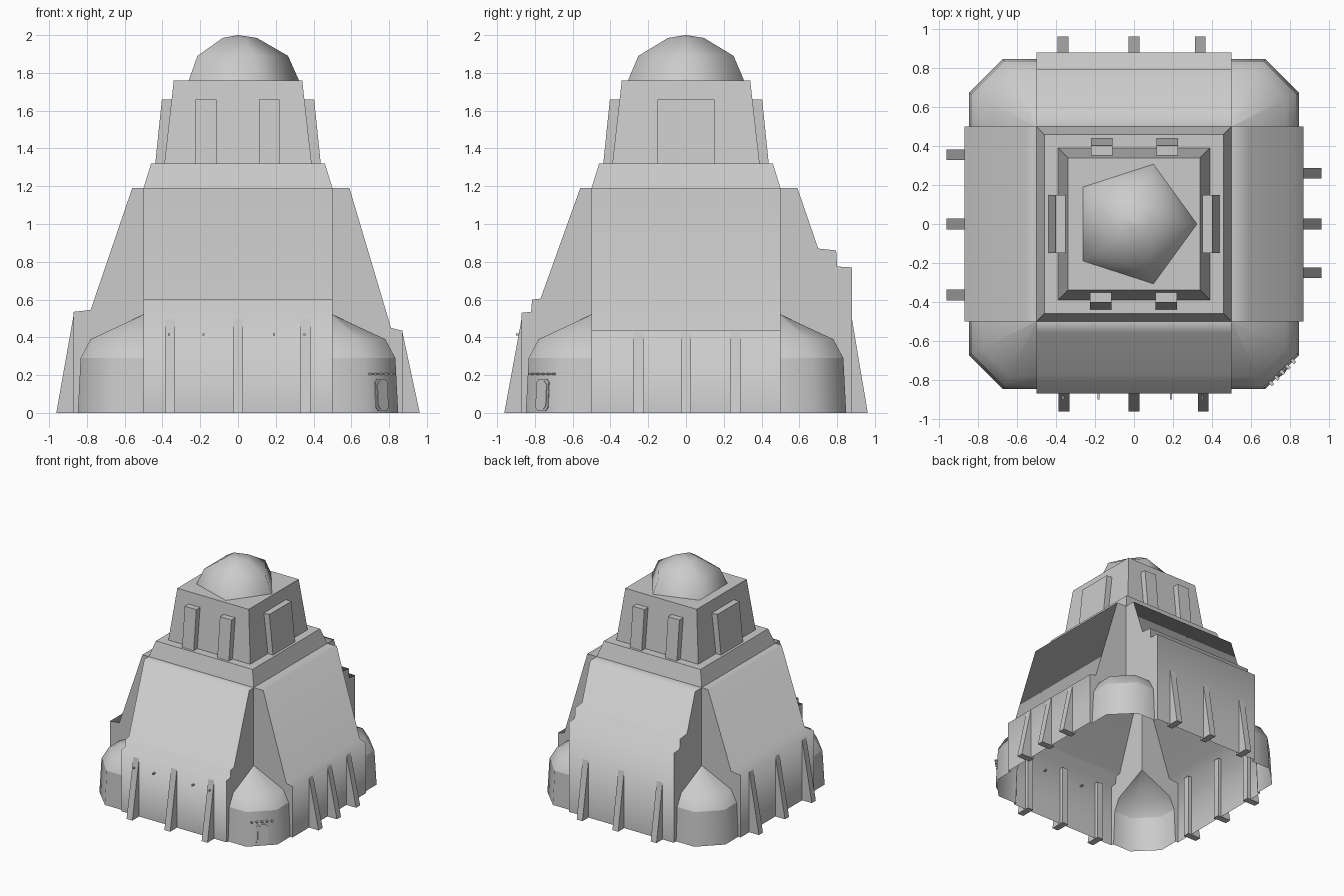
import bpy
from math import radians, sin, cos, pi
from mathutils import Matrix

cube = bpy.data.objects.get("Cube")
if cube:
    bpy.data.objects.remove(cube, do_unlink=True)

stone = bpy.data.materials.new("grey_stone")
stone.use_nodes = True
grey = (0.6, 0.6, 0.6, 1)
stone.diffuse_color = grey
stone.node_tree.nodes["Principled BSDF"].inputs["Base Color"].default_value = grey


def build(name, verts, faces, turn=0, smooth=False):
    """Make a mesh object, turned about z by the given degrees."""
    me = bpy.data.meshes.new(name)
    me.from_pydata(verts, [], faces)
    me.transform(Matrix.Rotation(radians(turn), 4, "Z"))
    me.materials.append(stone)
    for p in me.polygons:
        p.use_smooth = smooth
    ob = bpy.data.objects.new(name, me)
    bpy.context.collection.objects.link(ob)
    return ob


def sheet(name, profile, turn):
    """Sweep an open (outward, height) profile along the width of one side."""
    verts = [(s, -r, z) for r, z in profile for s in (-HALF, HALF)]
    faces = [(2 * i, 2 * i + 1, 2 * i + 3, 2 * i + 2) for i in range(len(profile) - 1)]
    build(name, verts, faces, turn, smooth=True)


def prism(name, profile, s, width, turn):
    """Extrude a closed (outward, height) profile sideways, centred on s."""
    n = len(profile)
    verts = [(s + e * width / 2, -r, z) for e in (-1, 1) for r, z in profile]
    faces = [(i, n + i, n + (i + 1) % n, (i + 1) % n) for i in range(n)]
    faces += [tuple(range(n)), tuple(reversed(range(n, 2 * n)))]
    build(name, verts, faces, turn)


def loft(name, rings, turn=0, smooth=False, closed=True, cap=True):
    """Skin between equal rings of points, bottom to top."""
    n = len(rings[0])
    verts = [v for ring in rings for v in ring]
    faces = [(a * n + i, a * n + (i + 1) % n, (a + 1) * n + (i + 1) % n, (a + 1) * n + i)
             for a in range(len(rings) - 1) for i in range(n if closed else n - 1)]
    if cap:
        faces.append(tuple(range(len(verts) - n, len(verts))))
    return build(name, verts, faces, turn, smooth)


HALF = 0.5

# Section of the corner bastions where they open into the body
bastion = [(0.5, 0.52), (0.78, 0.39), (0.83, 0.29), (0.845, 0)]

# Four sides: turn, wall profile, buttress positions, buttress height
sides = {
    "front": (0, [(0.87, 0), (0.87, 0.53), (0.82, 0.535), (0.815, 0.6), (0.77, 0.605),
                  (0.56, 1.19)], (-0.36, 0, 0.355), 0.5),
    "left": (90, [(0.87, 0), (0.87, 0.435), (0.81, 0.45), (0.59, 1.19)],
             (-0.25, 0, 0.26), 0.43),
    "back": (180, [(0.88, 0), (0.88, 0.77), (0.8, 0.775), (0.795, 0.86), (0.7, 0.87),
                   (0.59, 1.19)], (-0.34, 0, 0.365), 0.49),
    "right": (270, [(0.87, 0), (0.87, 0.535), (0.78, 0.545), (0.56, 1.19)],
              (-0.355, 0, 0.365), 0.52),
}

for side, (turn, wall, spots, height) in sides.items():
    wall = wall + [(HALF, 1.19)]
    sheet(side + "_wall", wall, turn)
    # Upright cheeks closing the wall down to the bastions
    outline = wall + bastion
    for s, tag in ((-HALF, "a"), (HALF, "b")):
        order = list(range(len(outline)))
        if s > 0:
            order.reverse()
        build(f"{side}_cheek_{tag}", [(s, -r, z) for r, z in outline], [order], turn)
    # Tapered buttresses
    face = wall[0][0]
    for s in spots:
        prism(side + "_buttress", [(0.962, 0), (face, height), (0.84, height), (0.84, 0)],
              s, 0.055, turn)
    # Raised blocks on the upper tower
    blocks = [(-0.17, 0.11), (0.165, 0.11)] if side in ("front", "back") else [(0, 0.3)]
    for s, width in blocks:
        prism(side + "_tower_block", [(0.438, 1.32), (0.403, 1.66), (0.34, 1.66), (0.36, 1.32)],
              s, width, turn)

# Small pins on the front wall
for s in (-0.365, -0.182, 0.19, 0.353):
    prism("wall_pin", [(0.9, 0.411), (0.9, 0.421), (0.84, 0.421), (0.84, 0.411)], s, 0.01, 0)


# Corner bastions: chamfered band below, smooth cap above
def quarter(r, z):
    c = r * 0.5
    return [(HALF + x, -HALF - y, z) for x, y in ((0, r), (c, r), (r, c), (r, 0))]


for k in range(4):
    loft("bastion_band", [quarter(0.348, 0), quarter(0.333, 0.29)], 90 * k,
         smooth=True, closed=False, cap=False)
    loft("bastion_cap", [quarter(0.333, 0.29), quarter(0.28, 0.39), quarter(0.001, 0.52)],
         90 * k, smooth=True, closed=False, cap=False)


# Stepped tower
def square(h, z):
    return [(-h, -h, z), (h, -h, z), (h, h, z), (-h, h, z)]


loft("tower_plinth", [square(0.5, 1.19), square(0.46, 1.32)])
loft("tower", [square(0.39, 1.32), square(0.34, 1.76)])


# Five-sided dome
def pentagon(r, z):
    return [(r * cos(2 * pi * i / 5), r * sin(2 * pi * i / 5), z) for i in range(5)]


loft("dome", [pentagon(0.323, 1.76), pentagon(0.265, 1.89), pentagon(0.1, 1.985),
              pentagon(0.002, 2.0)], smooth=True)


# Door and lamp row on the front left bastion
def door_ring(w, z0, z1, lift):
    b = 0.018
    pts = [(-w + b, z0), (w - b, z0), (w, z0 + b), (w, z1 - b),
           (w - b, z1), (-w + b, z1), (-w, z1 - b), (-w, z0 + b)]
    return [(s, -1.078 + 0.055 * z - lift, z) for s, z in pts]


loft("door_frame", [door_ring(0.046, 0.01, 0.18, 0), door_ring(0.046, 0.01, 0.18, 0.005)], 45)
loft("door_leaf", [door_ring(0.034, 0.02, 0.168, 0), door_ring(0.034, 0.02, 0.168, 0.009)], 45)
for i in range(5):
    prism("door_lamp", [(1.09, 0.2), (1.09, 0.21), (1.05, 0.21), (1.05, 0.2)],
          -0.08 + 0.04 * i, 0.016, 45)
